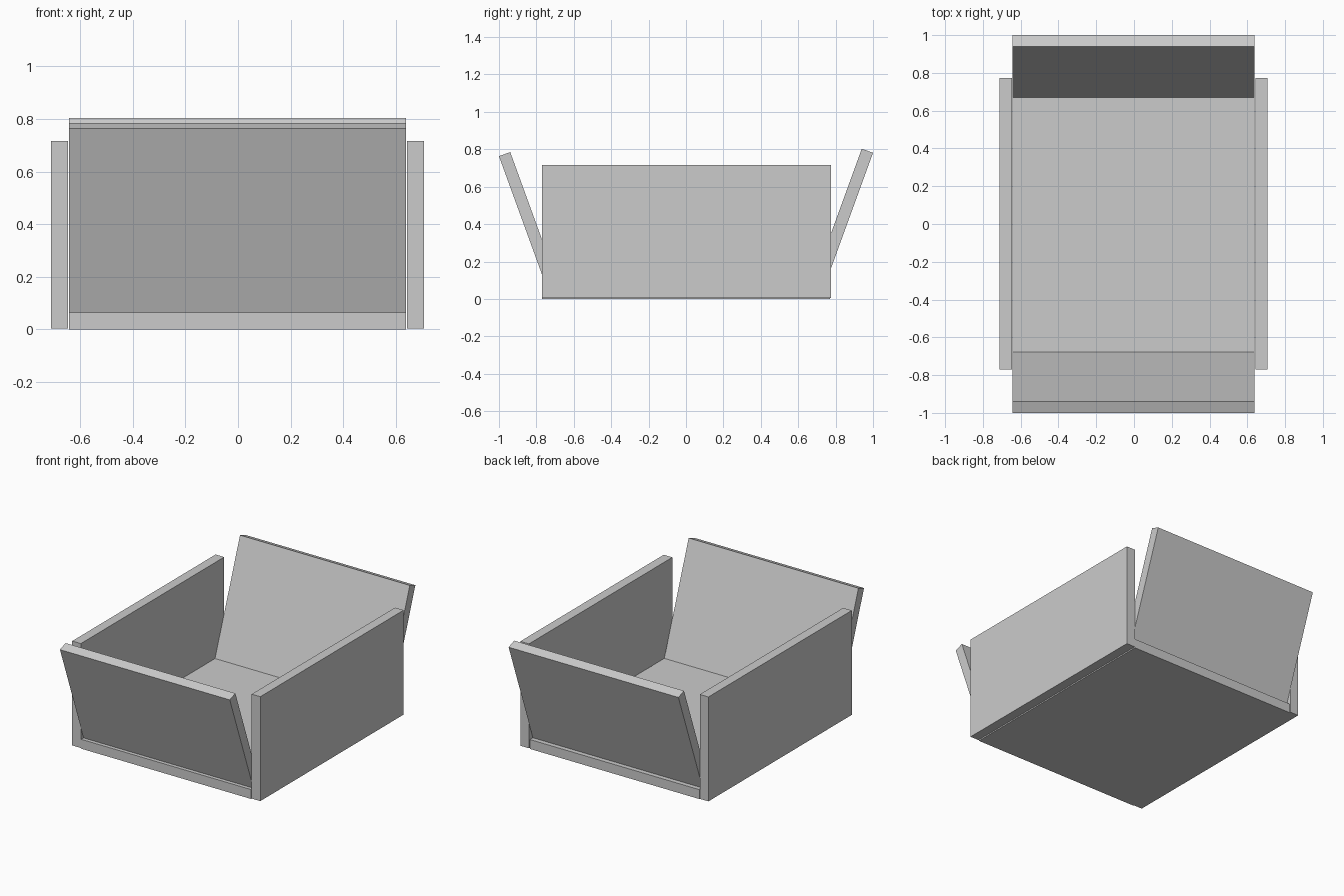
import bpy, bmesh
from math import radians, sin, cos

if "Cube" in bpy.data.objects:
    bpy.data.objects.remove(bpy.data.objects["Cube"])

T = 0.064            # board thickness
TILT = radians(20)   # outward lean of the end boards


def prism(name, profile, x0, x1):
    """Extrude a (y, z) profile along x."""
    bm = bmesh.new()
    face = bm.faces.new([bm.verts.new((x0, y, z)) for y, z in profile])
    ext = bmesh.ops.extrude_face_region(bm, geom=[face])
    moved = [v for v in ext["geom"] if isinstance(v, bmesh.types.BMVert)]
    bmesh.ops.translate(bm, verts=moved, vec=(x1 - x0, 0, 0))
    bmesh.ops.recalc_face_normals(bm, faces=bm.faces)
    mesh = bpy.data.meshes.new(name)
    bm.to_mesh(mesh)
    bm.free()
    obj = bpy.data.objects.new(name, mesh)
    bpy.context.collection.objects.link(obj)
    return obj


def rect(y0, y1, z0, z1):
    return [(y0, z0), (y1, z0), (y1, z1), (y0, z1)]


def leaning(side, top_y, top_z, length):
    """Tilted board profile, placed by its outer top corner."""
    s, c = sin(TILT), cos(TILT)
    outer = (top_y, top_z)
    inner = (top_y - T * c, top_z + T * s)
    pts = [outer, inner] + [(y - length * s, z - length * c) for y, z in (inner, outer)]
    return [(side * y, z) for y, z in pts]


# Floor board
prism("floor_board", rect(-0.771, 0.771, 0.0, T), -0.643, 0.638)

# Upright side boards
prism("left_side", rect(-0.771, 0.774, 0.004, 0.716), -0.711, -0.646)
prism("right_side", rect(-0.771, 0.774, 0.004, 0.716), 0.643, 0.708)

# Outward leaning end boards
prism("front_board", leaning(-1, 1.0, 0.763, 0.775), -0.643, 0.638)
prism("back_board", leaning(1, 1.0, 0.781, 0.79), -0.643, 0.638)
